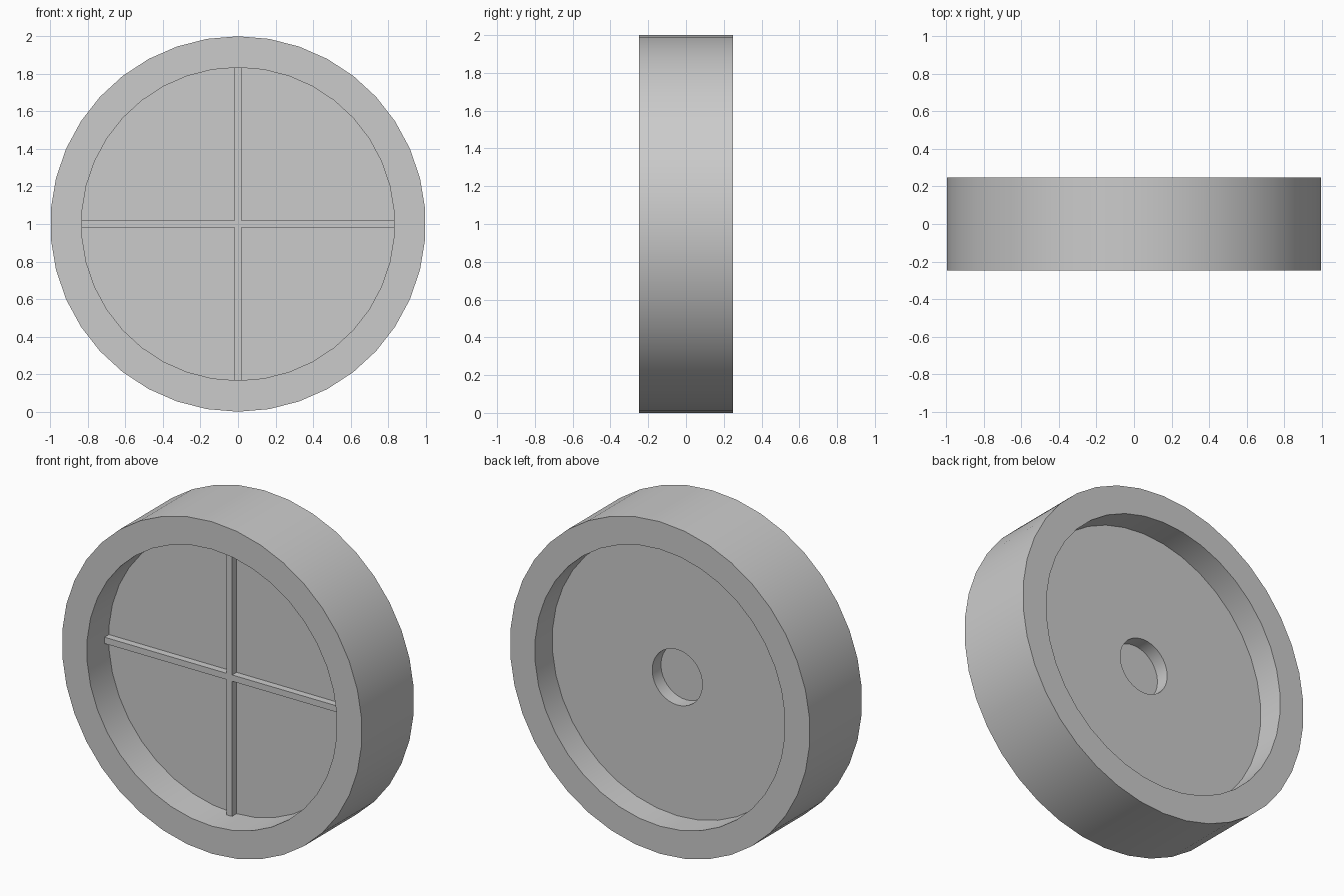
import bpy
import bmesh
from math import sin, cos, tau

if "Cube" in bpy.data.objects:
    bpy.data.objects.remove(bpy.data.objects["Cube"])

SIDES = 38
HALF = 0.248       # half width of the wheel
RIM_IN = 0.834     # inner radius of the rim
FLOOR = -0.041     # front face of the disc

grey = bpy.data.materials.new("plain grey")
grey.use_nodes = True
colour = (0.6, 0.6, 0.6, 1)
grey.diffuse_color = colour
grey.node_tree.nodes["Principled BSDF"].inputs["Base Color"].default_value = colour


def add_object(name, bm):
    bmesh.ops.recalc_face_normals(bm, faces=bm.faces)
    mesh = bpy.data.meshes.new(name)
    bm.to_mesh(mesh)
    bm.free()
    mesh.materials.append(grey)
    obj = bpy.data.objects.new(name, mesh)
    bpy.context.collection.objects.link(obj)
    return obj


# Wheel: rim, recessed disc and blind axle hole turned from one profile
profile = [(RIM_IN, FLOOR), (RIM_IN, -HALF), (1, -HALF), (1, HALF),
           (RIM_IN, HALF), (RIM_IN, 0.083), (0.167, 0.083), (0.167, 0)]
bm = bmesh.new()
rings = [[bm.verts.new((r * sin(tau * i / SIDES), y, 1 + r * cos(tau * i / SIDES)))
          for i in range(SIDES)] for r, y in profile]
for a, b in zip(rings, rings[1:]):
    for i in range(SIDES):
        j = (i + 1) % SIDES
        bm.faces.new((a[i], a[j], b[j], b[i]))
bm.faces.new(rings[0])
bm.faces.new(rings[-1])
wheel = add_object("wheel", bm)
bpy.context.view_layer.objects.active = wheel
wheel.select_set(True)
bpy.ops.object.shade_smooth_by_angle()

# Cross ribs: one plus-shaped outline extruded off the disc
w, reach = 0.019, 0.836
quarter = [(w, w), (w, reach), (-w, reach)]
outline = []
for turn in range(4):
    outline += quarter
    quarter = [(-z, x) for x, z in quarter]
bm = bmesh.new()
plus = bm.faces.new([bm.verts.new((x, FLOOR + 0.005, 1 + z)) for x, z in outline])
front = bmesh.ops.extrude_face_region(bm, geom=[plus])["geom"]
for v in front:
    if isinstance(v, bmesh.types.BMVert):
        v.co.y = FLOOR - 0.042
if not plus.is_valid or len(bm.faces) < 14:
    bm.faces.new([v for v in bm.verts if v.co.y > FLOOR])
add_object("cross_ribs", bm)
